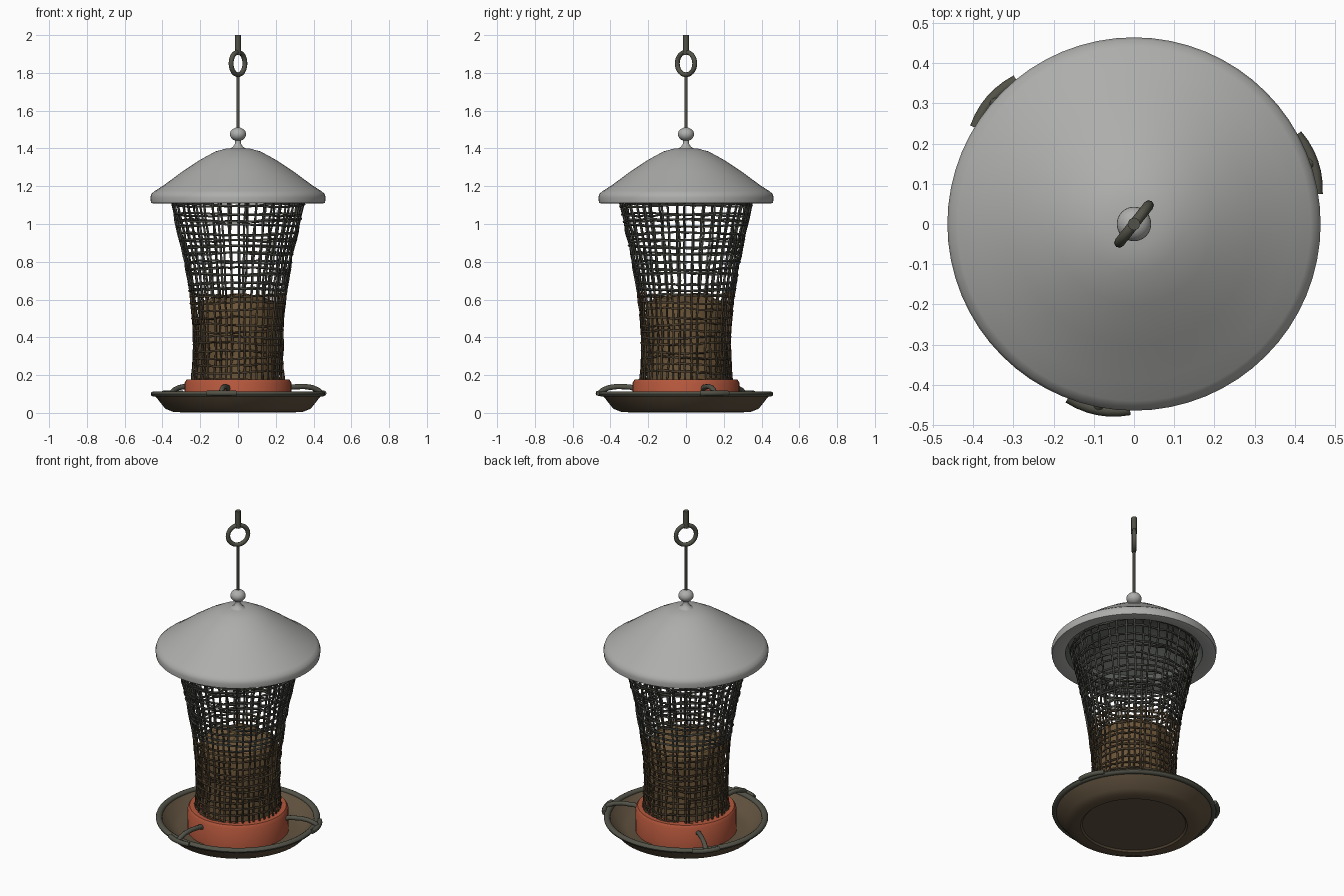
import bpy, math, random
from mathutils import Vector

if "Cube" in bpy.data.objects:
    bpy.data.objects.remove(bpy.data.objects["Cube"])

random.seed(4)
TAU = math.tau


def mat(name, rgb):
    m = bpy.data.materials.new(name)
    m.diffuse_color = (*rgb, 1)
    m.use_nodes = True
    m.node_tree.nodes["Principled BSDF"].inputs["Base Color"].default_value = m.diffuse_color
    return m


GREY = mat("roof grey", (0.42, 0.42, 0.41))
LINING = mat("roof lining", (0.11, 0.12, 0.11))
METAL = mat("aged metal", (0.085, 0.085, 0.065))
WIRE = mat("dark wire", (0.05, 0.052, 0.042))
RUST = mat("brown wire", (0.065, 0.045, 0.025))
SEED = mat("seed brown", (0.15, 0.092, 0.04))
TRAY = mat("tray brown", (0.12, 0.085, 0.05))
CLAY = mat("terracotta", (0.46, 0.095, 0.045))


def finish(ob, mats, rule=None, angle=35):
    for m in mats:
        ob.data.materials.append(m)
    if rule:
        for p in ob.data.polygons:
            p.material_index = rule(p)
    bpy.ops.object.select_all(action='DESELECT')
    ob.select_set(True)
    bpy.context.view_layer.objects.active = ob
    bpy.ops.object.shade_smooth_by_angle(angle=math.radians(angle))
    return ob


def lathe(name, prof, mats, rule=None, n=64, angle=35, jitter=0):
    """Revolve (radius, height) points; radius 0 makes a pole."""
    verts, faces, rings = [], [], []
    for r, z in prof:
        start = len(verts)
        count = 1 if r == 0 else n
        for i in range(count):
            a = TAU * i / n
            k = r + random.uniform(-jitter, jitter)
            verts.append((k * math.cos(a), k * math.sin(a),
                          z + random.uniform(-jitter, jitter)))
        rings.append((start, count))
    for (a, ca), (b, cb) in zip(rings, rings[1:]):
        for i in range(n):
            j = (i + 1) % n
            ids = [a + i % ca, a + j % ca, b + j % cb, b + i % cb]
            faces.append(list(dict.fromkeys(ids)))
    me = bpy.data.meshes.new(name)
    me.from_pydata(verts, [], faces)
    ob = bpy.data.objects.new(name, me)
    bpy.context.collection.objects.link(ob)
    return finish(ob, mats, rule, angle)


def wires(name, paths, radius, mats, rule=None, res=1):
    """Sweep round wire along (points, closed) paths into one mesh."""
    cu = bpy.data.curves.new(name, 'CURVE')
    cu.dimensions = '3D'
    cu.bevel_depth = radius
    cu.bevel_resolution = res
    cu.use_fill_caps = True
    for pts, closed in paths:
        sp = cu.splines.new('POLY')
        sp.points.add(len(pts) - 1)
        for p, co in zip(sp.points, pts):
            p.co = (*co, 1)
        sp.use_cyclic_u = closed
    ob = bpy.data.objects.new(name, cu)
    bpy.context.collection.objects.link(ob)
    bpy.ops.object.select_all(action='DESELECT')
    ob.select_set(True)
    bpy.context.view_layer.objects.active = ob
    bpy.ops.object.convert(target='MESH')
    ob = bpy.context.view_layer.objects.active
    return finish(ob, mats, rule, 60)


def polar(r, a, z):
    return Vector((r * math.cos(a), r * math.sin(a), z))


# Domed roof with a dark hollow underside
outer = [(0, 1.402), (0.06, 1.4), (0.12, 1.384), (0.2, 1.34), (0.3, 1.274),
         (0.39, 1.207), (0.44, 1.175), (0.458, 1.16), (0.464, 1.14), (0.461, 1.112)]
inner = [(0.445, 1.108), (0.385, 1.12), (0.37, 1.19), (0.28, 1.26), (0.18, 1.33), (0, 1.375)]
n_grey = 64 * (len(outer) + 1)
lathe("roof", outer + inner, [GREY, LINING], lambda p: int(p.index >= n_grey))

# Finial: flared neck and ball
ball = [(0.043 * math.sin(t), 1.475 - 0.036 * math.cos(t))
        for t in [math.pi * (0.12 + 0.88 * i / 10) for i in range(10)]]
lathe("finial", [(0.05, 1.395), (0.025, 1.41), (0.015, 1.428)] + ball + [(0, 1.511)],
      [GREY], n=24, angle=60)

# Hanging rod, ring and top stub
wires("hanger_rod", [([(0, 0, 1.5), (0, 0, 1.8)], False)], 0.008, [METAL], res=2)
d = Vector((0.62, 0.785, 0))
ring = [d * 0.059 * math.cos(TAU * i / 28) + Vector((0, 0, 1.85 + 0.06 * math.sin(TAU * i / 28)))
        for i in range(28)]
wires("hanger_ring", [(ring, True)], 0.013, [METAL], res=2)
wires("hanger_stub", [([(0, 0, 1.895), (0, 0, 2.0)], False)], 0.016, [METAL], res=2)

# Flared wire cage, hand-woven so slightly uneven
CAGE = [(0.14, 0.243), (0.3, 0.232), (0.45, 0.234), (0.6, 0.248),
        (0.8, 0.28), (1.0, 0.323), (1.15, 0.358)]


def cage_r(z):
    for (z0, r0), (z1, r1) in zip(CAGE, CAGE[1:]):
        if z <= z1:
            return r0 + (r1 - r0) * (z - z0) / (z1 - z0)
    return CAGE[-1][1]


def wob(s):
    return random.uniform(-s, s)


paths = []
for i in range(44):
    a = TAU * i / 44 + wob(0.035)
    pts = []
    for k in range(17):
        z = 0.14 + 1.0 * k / 16
        pts.append(polar(cage_r(z) + wob(0.005), a + wob(0.015), z))
    paths.append((pts, False))
for k in range(27):
    z = 0.18 + 0.95 * k / 26 + wob(0.008)
    ph = wob(3)
    pts = []
    for i in range(44):
        a = TAU * i / 44
        h = z + 0.007 * math.sin(2 * a + ph) + wob(0.004)
        pts.append(polar(cage_r(h) + wob(0.005), a, h))
    paths.append((pts, True))
wires("wire_cage", paths, 0.006, [WIRE, RUST], lambda p: int(p.center.z < 0.62))

# Heap of seed inside the cage
heap = [(0.21, 0.1 + 0.045 * i) for i in range(11)]
heap += [(0.195, 0.585), (0.15, 0.605), (0.1, 0.617), (0.05, 0.625), (0, 0.628)]
lathe("seed_heap", heap, [SEED], n=36, angle=20, jitter=0.008)

# Terracotta collar holding the cage
lathe("collar", [(0.285, 0.025), (0.283, 0.16), (0.272, 0.176), (0.22, 0.176),
                 (0.215, 0.15), (0, 0.15)], [CLAY], n=40)

# Shallow tray and its rolled rim
lathe("tray", [(0, 0.012), (0.29, 0.012), (0.3, 0.003), (0.345, 0.006), (0.385, 0.022),
               (0.435, 0.085), (0.45, 0.1), (0.43, 0.1), (0.375, 0.045),
               (0.33, 0.03), (0, 0.03)], [TRAY])
rim = [(0.444 + 0.018 * math.cos(TAU * i / 10), 0.1 + 0.015 * math.sin(TAU * i / 10))
       for i in range(11)]
lathe("tray_rim", rim, [METAL], angle=60)

# Three perches: arm hooking over the rim, ending in a short bar
paths = []
for deg in (139, 259, 19):
    a = math.radians(deg)
    paths.append(([polar(r, a, z) for r, z in
                   ((0.27, 0.125), (0.3, 0.137), (0.37, 0.14), (0.415, 0.134),
                    (0.45, 0.12), (0.468, 0.102))], False))
    paths.append(([polar(0.47 - 0.3 * t * t, a + t, 0.104) for t in
                   (-0.17, -0.11, -0.05, 0, 0.05, 0.11, 0.17)], False))
wires("perches", paths, 0.014, [METAL], res=2)
